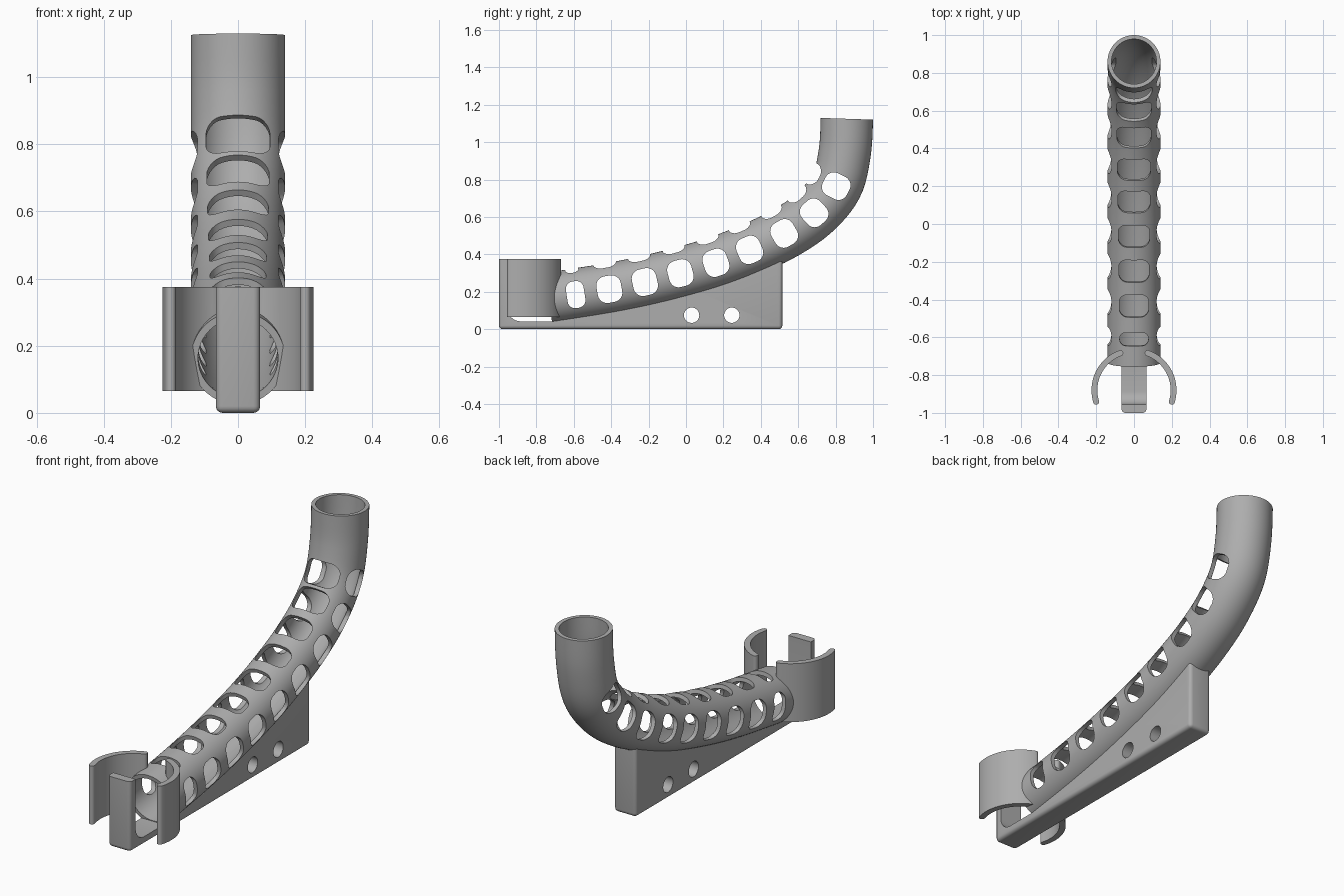
import bpy, bmesh, math
from mathutils import Vector

if "Cube" in bpy.data.objects:
    bpy.data.objects.remove(bpy.data.objects["Cube"])

R_OUT, R_IN, HALF_W = 0.14, 0.119, 0.066

grey = bpy.data.materials.new("plain grey")
grey.diffuse_color = (0.42, 0.42, 0.42, 1)
grey.use_nodes = True
grey.node_tree.nodes["Principled BSDF"].inputs["Base Color"].default_value = grey.diffuse_color

# Centreline of the bent tube in the y-z plane
PATH = [Vector(p) for p in [(-0.735, 0.163), (-0.59, 0.185), (-0.41, 0.214), (-0.22, 0.252),
        (-0.03, 0.299), (0.16, 0.355), (0.34, 0.424), (0.525, 0.512), (0.685, 0.622),
        (0.803, 0.765), (0.848, 0.94), (0.86, 1.125)]]


def centre(t):
    """Point and unit tangent on the centreline (Catmull-Rom)."""
    i = min(int(t), len(PATH) - 2)
    u = t - i
    b, c = PATH[i], PATH[i + 1]
    a = PATH[i - 1] if i else 2 * b - c
    d = PATH[i + 2] if i + 2 < len(PATH) else c + Vector((0.0, 0.18))
    p = 0.5 * (2 * b + (c - a) * u + (2 * a - 5 * b + 4 * c - d) * u**2
               + (3 * b - a - 3 * c + d) * u**3)
    v = (c - a) + 2 * (2 * a - 5 * b + 4 * c - d) * u + 3 * (3 * b - a - 3 * c + d) * u**2
    return p, v.normalized()


def frame(t):
    p, v = centre(t)
    return Vector((0, *p)), Vector((0, *v)), Vector((0, -v.y, v.x))


def make_object(name, bm):
    bmesh.ops.recalc_face_normals(bm, faces=bm.faces)
    mesh = bpy.data.meshes.new(name)
    bm.to_mesh(mesh)
    bm.free()
    mesh.materials.append(grey)
    ob = bpy.data.objects.new(name, mesh)
    bpy.context.collection.objects.link(ob)
    return ob


def prism(bm, points, offset):
    """Close a planar outline into a prism along offset."""
    face = bm.faces.new([bm.verts.new(p) for p in points])
    geo = bmesh.ops.extrude_face_region(bm, geom=[face])["geom"]
    bmesh.ops.translate(bm, vec=offset, verts=[g for g in geo if isinstance(g, bmesh.types.BMVert)])


def rounded_rect(a, b, r, n=6):
    pts = []
    for k, (sx, sy) in enumerate([(1, 1), (-1, 1), (-1, -1), (1, -1)]):
        for j in range(n + 1):
            w = math.pi / 2 * (k + j / n)
            pts.append((sx * (a - r) + r * math.cos(w), sy * (b - r) + r * math.sin(w)))
    return pts


def sweep(bm, radius, t0, steps=66, sides=64):
    rings = []
    last = len(PATH) - 1
    for s in range(steps + 1):
        p, _, n = frame(t0 + (last - t0) * s / steps)
        rings.append([bm.verts.new(p + radius * (math.cos(a) * Vector((1, 0, 0)) + math.sin(a) * n))
                      for a in (2 * math.pi * k / sides for k in range(sides))])
    for r0, r1 in zip(rings, rings[1:]):
        for k in range(sides):
            m = (k + 1) % sides
            bm.faces.new([r0[k], r0[m], r1[m], r1[k]])
    return rings


def finish(ob, cutter=None):
    bpy.ops.object.select_all(action='DESELECT')
    bpy.context.view_layer.objects.active = ob
    ob.select_set(True)
    if cutter:
        mod = ob.modifiers.new("cut", 'BOOLEAN')
        mod.operation, mod.solver, mod.object = 'DIFFERENCE', 'EXACT', cutter
        bpy.ops.object.modifier_apply(modifier=mod.name)
        bpy.data.objects.remove(cutter)
    bpy.ops.object.shade_smooth_by_angle(angle=math.radians(32))


# Hollow tube
bm = bmesh.new()
outer, inner = sweep(bm, R_OUT, 0), sweep(bm, R_IN, 0)
for e in (0, -1):
    for k in range(64):
        m = (k + 1) % 64
        bm.faces.new([outer[e][k], outer[e][m], inner[e][m], inner[e][k]])
tube = make_object("bent_tube", bm)

# Windows along both sides and along the upper side
X = Vector((1, 0, 0))
bm = bmesh.new()
for i in range(1, 10):
    p, v, n = frame(i)
    first = i == 1
    side = rounded_rect(0.048 if first else 0.066, 0.072, 0.04 if first else 0.05)
    prism(bm, [p - 0.25 * X + a * v + b * n for a, b in side], 0.5 * X)
    top = rounded_rect(0.035 if first else 0.06, 0.073 + 0.0025 * i, 0.03 if first else 0.042)
    prism(bm, [p + 0.074 * n + a * v + b * X for a, b in top], 0.12 * n)
finish(tube, make_object("window_cutter", bm))

# Base web with floor and front post, its top edge hidden in the tube wall
REAR = 0.515
outline = [(-1, 0), (REAR, 0)]
under = []
for s in range(0, 121):
    p, v, n = frame(s / 12)
    q = p - 0.122 * n
    if q.y < REAR - 0.004:
        under.append((q.y, q.z))
under.append((REAR, under[-1][1] + 0.003))
outline += under[::-1]
for k in range(9):  # curved foot of the post
    w = -math.pi / 2 * (1 + k / 8)
    outline.append((-0.885 + 0.07 * math.cos(w), 0.115 + 0.073 * math.sin(w)))
outline += [(-0.955, 0.375), (-1, 0.375)]
bm = bmesh.new()
prism(bm, [(-HALF_W, y, z) for y, z in outline], (2 * HALF_W, 0, 0))
edges = [e for e in bm.edges if any(all(test(v.co) for v in e.verts) for test in (
    lambda c: c.z < 0.001, lambda c: c.y < -0.999, lambda c: c.y > REAR - 0.001))
    and not all(c.co.z > 0.3 for c in e.verts)]
bmesh.ops.bevel(bm, geom=edges, offset=0.02, segments=4, profile=0.5, affect='EDGES')
web = make_object("base_web", bm)

# Two screw holes through the web
bm = bmesh.new()
for y in (0.03, 0.245):
    ring = [2 * math.pi * k / 40 for k in range(40)]
    prism(bm, [(-0.2, y + 0.041 * math.cos(a), 0.075 + 0.041 * math.sin(a)) for a in ring], (0.4, 0, 0))
finish(web, make_object("screw_hole_cutter", bm))

# Pair of curved clip jaws with rounded ends
CY, RO, RI = -0.88, 0.225, 0.194
mid, half = (RO + RI) / 2, (RO - RI) / 2
a0, a1 = math.radians(-17), math.radians(70)


def arc(cx, cy, r, s, e, n):
    return [(cx + r * math.cos(s + (e - s) * k / n), cy + r * math.sin(s + (e - s) * k / n))
            for k in range(n + 1)]


jaw = arc(0, CY, RO, a0, a1, 28)
jaw += arc(mid * math.cos(a1), CY + mid * math.sin(a1), half, a1, a1 + math.pi, 8)[1:-1]
jaw += arc(0, CY, RI, a1, a0, 28)
jaw += arc(mid * math.cos(a0), CY + mid * math.sin(a0), half, a0 + math.pi, a0 + 2 * math.pi, 8)[1:-1]
for side, name in ((1, "right_clip_jaw"), (-1, "left_clip_jaw")):
    bm = bmesh.new()
    prism(bm, [(side * x, y, 0.065) for x, y in jaw], (0, 0, 0.31))
    ob = make_object(name, bm)
    # Clear the tube bore through the jaw
    bm = bmesh.new()
    p, v, n = frame(0)
    ring = [2 * math.pi * k / 64 for k in range(64)]
    prism(bm, [p - 0.1 * v + R_IN * (math.cos(a) * X + math.sin(a) * n) for a in ring], 0.25 * v)
    finish(ob, make_object("bore_cutter", bm))
